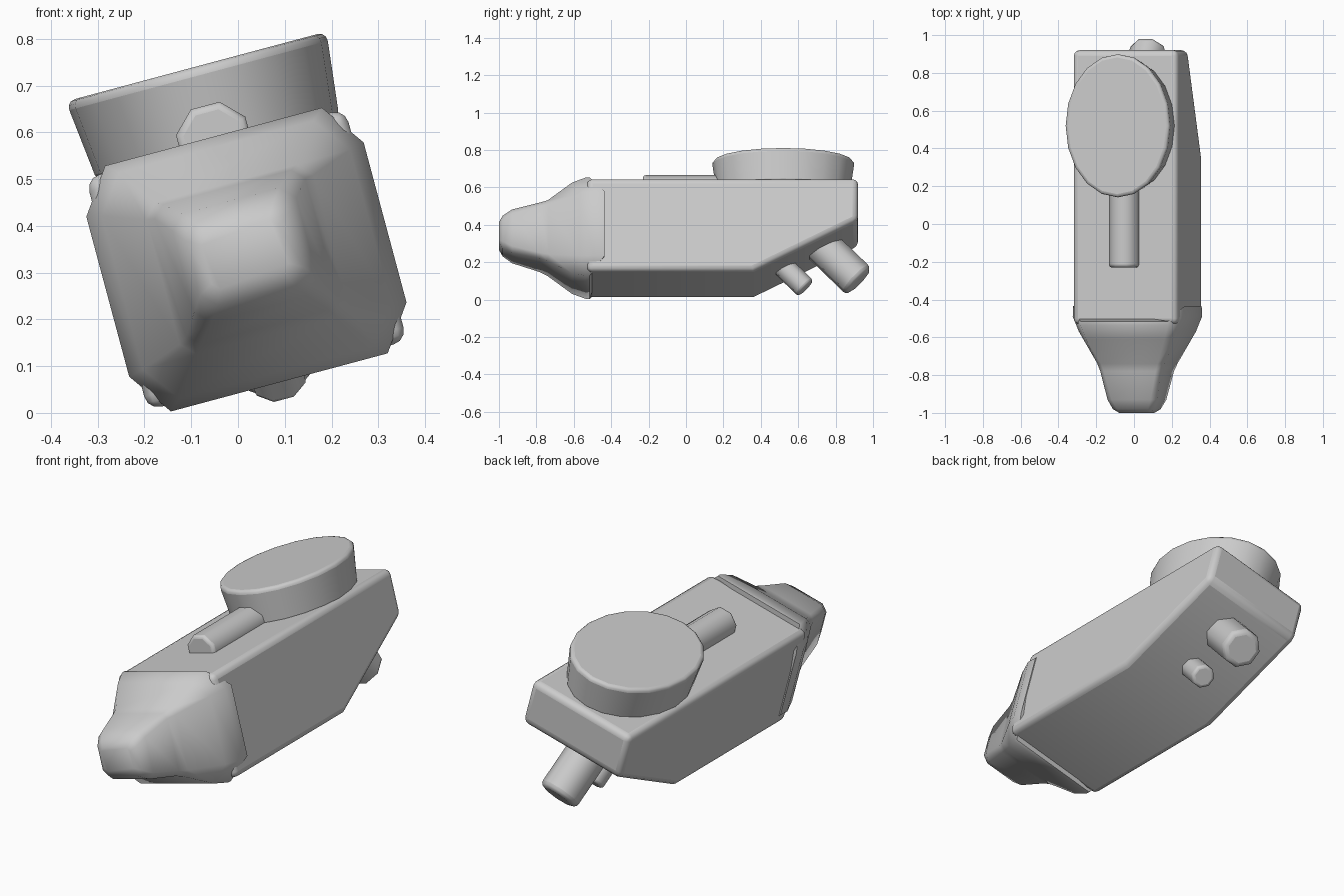
import bpy, bmesh, math
from mathutils import Matrix, Vector

if "Cube" in bpy.data.objects:
    bpy.data.objects.remove(bpy.data.objects["Cube"])

# One plain grey for everything
grey = bpy.data.materials.new("plain_grey")
grey.use_nodes = True
grey.diffuse_color = (0.6, 0.6, 0.6, 1)
grey.node_tree.nodes["Principled BSDF"].inputs["Base Color"].default_value = (0.6, 0.6, 0.6, 1)

# The whole vehicle is banked about its long axis
BANK = Matrix.Translation((0.018, 0, 0.328)) @ Matrix.Rotation(math.radians(-15), 4, 'Y')


def finish(name, bm, bevel=0.0, limit=30, smooth=50):
    """Turn a bmesh into a banked, bevelled, smooth-shaded object."""
    bmesh.ops.recalc_face_normals(bm, faces=bm.faces)
    mesh = bpy.data.meshes.new(name)
    bm.to_mesh(mesh)
    bm.free()
    mesh.materials.append(grey)
    obj = bpy.data.objects.new(name, mesh)
    bpy.context.collection.objects.link(obj)
    obj.matrix_world = BANK
    if bevel:
        mod = obj.modifiers.new("rounding", 'BEVEL')
        mod.width, mod.segments = bevel, 3
        mod.limit_method, mod.angle_limit = 'ANGLE', math.radians(limit)
    bpy.ops.object.select_all(action='DESELECT')
    obj.select_set(True)
    bpy.context.view_layer.objects.active = obj
    bpy.ops.object.shade_smooth_by_angle(angle=math.radians(smooth))
    return obj


def loft(bm, rings):
    """Skin a list of point rings and cap both ends."""
    loops = [[bm.verts.new(p) for p in ring] for ring in rings]
    for a, b in zip(loops, loops[1:]):
        n = len(a)
        for i in range(n):
            bm.faces.new((a[i], a[(i + 1) % n], b[(i + 1) % n], b[i]))
    bm.faces.new(loops[0])
    bm.faces.new(loops[-1])


def cut_rect(y_side, y_top, w, h, cx, cz, lift=0.0):
    """Rectangle with cut corners; side and top points may sit at different depths."""
    quarter = [(w, y_side, h - cz), (w - cx, y_top, h)]
    pts = quarter + [(-x, y, z) for x, y, z in reversed(quarter)]
    pts += [(-x, y, -z) for x, y, z in pts]
    return [(x, y, z + lift) for x, y, z in pts]


def cylinder(name, start, end, radius, sides, bevel, limit=60):
    """Straight tube between two points, one flat side facing up."""
    start, end = Vector(start), Vector(end)
    axis = end - start
    bm = bmesh.new()
    turn = axis.to_track_quat('Z', 'X').to_matrix().to_4x4()
    bmesh.ops.create_cone(
        bm, cap_ends=True, segments=sides, radius1=radius, radius2=radius, depth=axis.length,
        matrix=Matrix.Translation((start + end) / 2) @ turn @ Matrix.Rotation(math.pi / sides, 4, 'Z'))
    return finish(name, bm, bevel, limit)


# Hull: side profile with an upswept tail, extruded across
profile = [(-0.53, 0.257), (0.92, 0.257), (0.92, 0.025), (0.36, -0.257), (-0.53, -0.257)]
bm = bmesh.new()
loft(bm, [[(x, y, z) for y, z in profile] for x in (-0.287, 0.287)])
finish("hull", bm, 0.03)

# Front collar tapering to a stepped, blunt nose
bm = bmesh.new()
loft(bm, [
    cut_rect(-0.435, -0.515, 0.305, 0.272, 0.065, 0.095),
    cut_rect(-0.49, -0.535, 0.307, 0.272, 0.067, 0.095),
    cut_rect(-0.57, -0.61, 0.275, 0.25, 0.06, 0.08),
    cut_rect(-0.735, -0.74, 0.185, 0.168, 0.03, 0.03),
    cut_rect(-0.78, -0.78, 0.167, 0.155, 0.025, 0.025, 0.005),
    cut_rect(-0.93, -0.93, 0.137, 0.12, 0.03, 0.03, 0.01),
    cut_rect(-0.98, -0.98, 0.115, 0.09, 0.03, 0.03, 0.012),
    cut_rect(-1.0, -1.0, 0.085, 0.058, 0.015, 0.015, 0.012),
])
finish("nose_collar", bm, smooth=60)

# Oval turret disc, wider at the top
bm = bmesh.new()
bmesh.ops.create_cone(bm, cap_ends=True, segments=20, radius1=0.354, radius2=0.382, depth=0.187,
                      matrix=Matrix.Translation((0, 0, 0.333)))
bmesh.ops.scale(bm, vec=(0.755, 1, 1), verts=bm.verts)
bmesh.ops.translate(bm, vec=(0.003, 0.52, 0), verts=bm.verts)
finish("top_disc", bm, 0.02, 60)

# Ridge tube along the roof, running under the disc
cylinder("roof_tube", (0, -0.23, 0.264), (0, 0.4, 0.264), 0.083, 8, 0.015)

# Two exhaust pipes angled out of the tail underside
for name, y, z, radius, length in (("large_exhaust", 0.925, -0.24, 0.1, 0.42),
                                   ("small_exhaust", 0.64, -0.277, 0.06, 0.25)):
    back = length / math.sqrt(2)
    cylinder(name, (0, y - back, z + back), (0, y, z), radius, 8, radius * 0.25)
